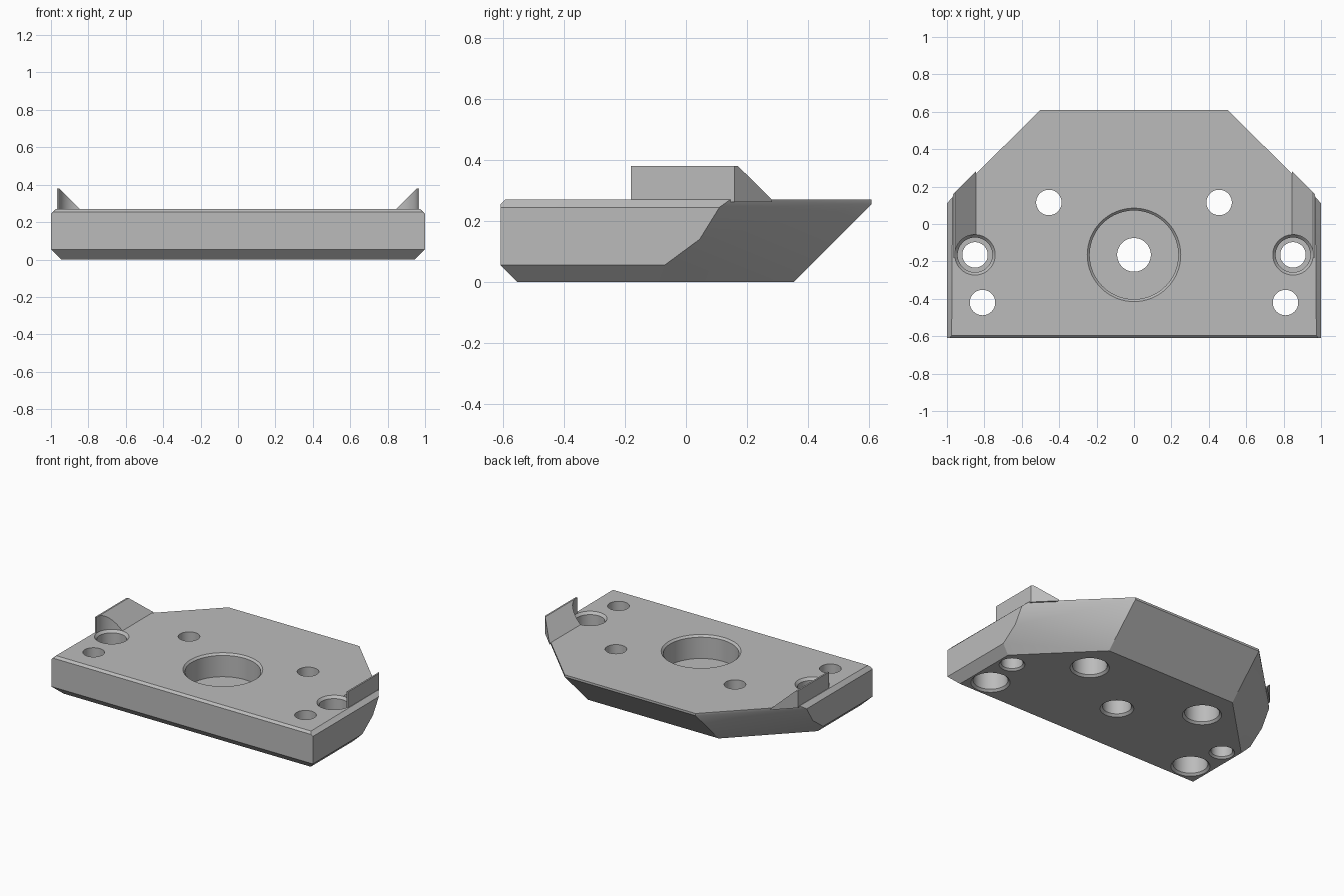
import bpy, bmesh, math

if "Cube" in bpy.data.objects:
    bpy.data.objects.remove(bpy.data.objects["Cube"])

grey = bpy.data.materials.new("plain_grey")
grey.diffuse_color = (0.5, 0.5, 0.5, 1)
grey.use_nodes = True
grey.node_tree.nodes["Principled BSDF"].inputs["Base Color"].default_value = grey.diffuse_color


def make(name, bm):
    bmesh.ops.recalc_face_normals(bm, faces=bm.faces)
    mesh = bpy.data.meshes.new(name)
    bm.to_mesh(mesh)
    bm.free()
    ob = bpy.data.objects.new(name, mesh)
    bpy.context.collection.objects.link(ob)
    mesh.materials.append(grey)
    return ob


def hull(name, points):
    bm = bmesh.new()
    for p in points:
        bm.verts.new(p)
    bmesh.ops.convex_hull(bm, input=bm.verts)
    bmesh.ops.dissolve_limit(bm, angle_limit=0.01, verts=bm.verts, edges=bm.edges)
    return make(name, bm)


def lathe(name, x, y, profile, n=64):
    """Closed solid turned about a vertical axis; profile is (radius, z) upward."""
    bm = bmesh.new()
    rings = [[bm.verts.new((x + r * math.cos(2 * math.pi * i / n),
                            y + r * math.sin(2 * math.pi * i / n), z))
              for i in range(n)] for r, z in profile]
    for a, b in zip(rings, rings[1:]):
        for i in range(n):
            j = (i + 1) % n
            bm.faces.new((a[i], a[j], b[j], b[i]))
    bm.faces.new(rings[0])
    bm.faces.new(rings[-1])
    ob = make(name, bm)
    ob.hide_render = True
    return ob


def cut(ob, cutters):
    bpy.context.view_layer.objects.active = ob
    for c in cutters:
        m = ob.modifiers.new("cut", 'BOOLEAN')
        m.operation, m.solver, m.object = 'DIFFERENCE', 'EXACT', c
        bpy.ops.object.modifier_apply(modifier=m.name)


# Plate: chamfered front and sides, undercut back and diagonal corners
half = [(0.945, -0.555, 0), (1, -0.61, 0.055), (1, -0.61, 0.245),
        (0.985, -0.61, 0.255), (0.975, -0.595, 0.27),
        (0.945, -0.09, 0), (1, -0.07, 0.055), (1, 0.045, 0.14),
        (1, 0.11, 0.245), (0.97, 0.145, 0.27),
        (0.5, 0.355, 0), (0.5, 0.61, 0.255), (0.5, 0.61, 0.27)]
plate = hull("base_plate", [(s * x, y, z) for x, y, z in half for s in (1, -1)])

# Upright wedge fins, back end trimmed along the diagonal
section = [(0.845, 0.262), (0.845, 0.27), (0.957, 0.38), (0.968, 0.38), (0.968, 0.262)]
fins = [hull(n, [(s * x, y, z) for x, z in section for y in (-0.18, 1.128 - x)])
        for n, s in (("right_fin", 1), ("left_fin", -1))]

# Hole cutters: centre recess, side counterbores, holes counterbored from below
centre = lathe("centre_cutter", 0, -0.165,
               [(0.105, -0.1), (0.105, 0), (0.09, 0.015), (0.09, 0.11), (0.237, 0.11),
                (0.237, 0.257), (0.25, 0.27), (0.25, 0.5)])
cutters, side = [centre], {}
for s in (1, -1):
    side[s] = lathe("side_cutter", s * 0.85, -0.165,
                    [(0.08, -0.1), (0.08, 0), (0.068, 0.012), (0.068, 0.17), (0.093, 0.17),
                     (0.093, 0.253), (0.108, 0.27), (0.108, 0.5)])
    cutters.append(side[s])
    for x, y in ((0.455, 0.115), (0.81, -0.42)):
        cutters.append(lathe("screw_cutter", s * x, y,
                             [(0.122, -0.1), (0.122, 0), (0.108, 0.014), (0.108, 0.14),
                              (0.068, 0.14), (0.068, 0.5)]))
cut(plate, cutters)
cut(fins[0], [side[1]])
cut(fins[1], [side[-1]])
for c in cutters:
    bpy.data.objects.remove(c)

# Smooth hole walls, keep hard edges
for ob in [plate] + fins:
    bpy.ops.object.select_all(action='DESELECT')
    ob.select_set(True)
    bpy.context.view_layer.objects.active = ob
    bpy.ops.object.shade_smooth_by_angle(angle=math.radians(30))
